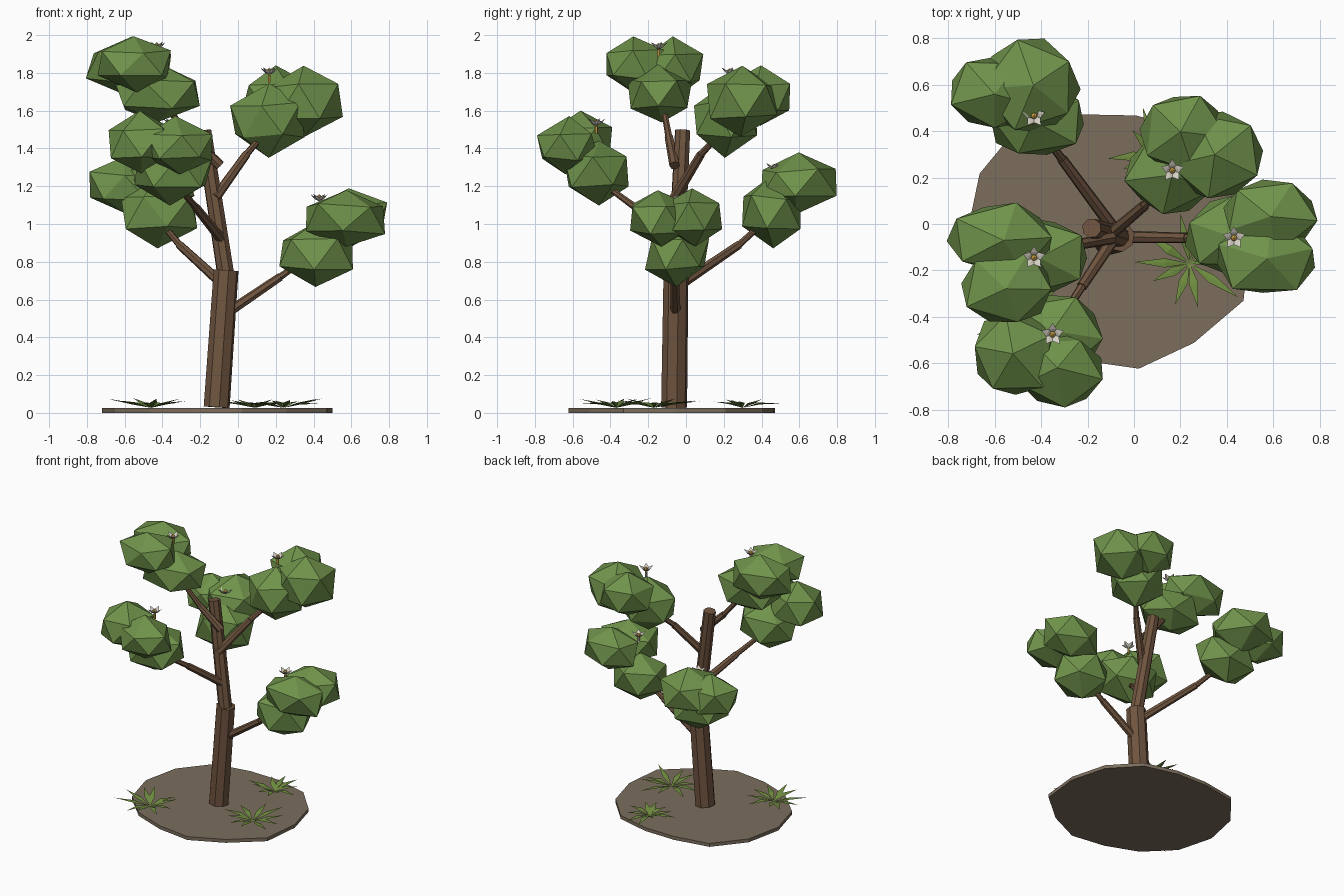
import bpy, bmesh, math, random
from mathutils import Vector, Matrix

if "Cube" in bpy.data.objects:
    bpy.data.objects.remove(bpy.data.objects["Cube"])

random.seed(4)


def material(name, rgb):
    m = bpy.data.materials.new(name)
    m.diffuse_color = (*rgb, 1)
    m.use_nodes = True
    m.node_tree.nodes["Principled BSDF"].inputs["Base Color"].default_value = m.diffuse_color
    return m


BARK = material("bark", (0.16, 0.09, 0.05))
LEAF = material("foliage", (0.16, 0.29, 0.07))
GRASS = material("grass", (0.16, 0.27, 0.05))
SOIL = material("soil", (0.20, 0.155, 0.11))
PETAL = material("petal", (0.68, 0.64, 0.56))
YELLOW = material("pollen", (0.80, 0.48, 0.08))


def finish(name, bm, *mats):
    bmesh.ops.recalc_face_normals(bm, faces=bm.faces)
    me = bpy.data.meshes.new(name)
    bm.to_mesh(me)
    bm.free()
    for m in mats:
        me.materials.append(m)
    ob = bpy.data.objects.new(name, me)
    bpy.context.collection.objects.link(ob)
    return ob


def limb(bm, a, b, r1, r2, sides=8):
    a, b = Vector(a), Vector(b)
    d = b - a
    mat = Matrix.Translation((a + b) / 2) @ d.to_track_quat('Z', 'Y').to_matrix().to_4x4()
    bmesh.ops.create_cone(bm, cap_ends=True, segments=sides, radius1=r1, radius2=r2,
                          depth=d.length, matrix=mat)


def blade(bm, origin, ang, length, width, rise, droop, thick):
    """Leaf with a raised ridge, pointing away from origin."""
    rot = Matrix.Translation(origin) @ Matrix.Rotation(ang, 4, 'Z')
    pts = [(0, 0, 0), (length * .45, width, rise), (length, 0, rise + droop),
           (length * .45, -width, rise), (length * .45, 0, rise - thick)]
    v = [bm.verts.new(rot @ Vector(p)) for p in pts]
    top = bm.verts.new(rot @ Vector((length * .45, 0, rise + thick * .2)))
    for i in range(4):
        j = (i + 1) % 4
        bm.faces.new((v[i], v[j], top))
        bm.faces.new((v[j], v[i], v[4]))


# soil disc: irregular 14-gon
radii = [.61, .60, .58, .53, .535, .61, .615, .61, .60, .57, .55, .587, .59, .645]
bm = bmesh.new()
ring = [bm.verts.new((-.11 + r * math.cos(math.tau * i / 14),
                      -.05 + r * math.sin(math.tau * i / 14), 0)) for i, r in enumerate(radii)]
face = bm.faces.new(ring)
ext = bmesh.ops.extrude_face_region(bm, geom=[face])
bmesh.ops.translate(bm, vec=(0, 0, .025),
                    verts=[e for e in ext["geom"] if isinstance(e, bmesh.types.BMVert)])
finish("soil_disc", bm, SOIL)

# trunk in two sections
bm = bmesh.new()
limb(bm, (-.113, -.063, .03), (-.063, -.053, .755), .07, .067)
limb(bm, (-.063, -.055, .72), (-.182, -.018, 1.495), .047, .042)
finish("trunk", bm, BARK)

# per bough: start, joint, end of branch; flower position; three foliage lumps (centre, radii)
boughs = {
    "right": ((-.07, -.055, .52), (.225, -.06, .72), (.38, -.06, .83), (.43, -.06, 1.12), [
        ((.42, -.05, .84), (.20, .165, .165)),
        ((.59, .04, 1.035), (.21, .16, .155)),
        ((.57, -.14, 1.03), (.22, .17, .16))]),
    "back_left": ((-.08, -.03, .68), (-.31, .28, .89), (-.40, .40, 1.0), (-.43, .465, 1.285), [
        ((-.42, .45, 1.06), (.21, .17, .18)),
        ((-.44, .59, 1.21), (.21, .21, .16)),
        ((-.60, .56, 1.20), (.19, .16, .15))]),
    "front_left": ((-.08, -.05, .91), (-.225, -.27, 1.09), (-.32, -.42, 1.2), (-.35, -.475, 1.52), [
        ((-.35, -.47, 1.275), (.21, .18, .17)),
        ((-.52, -.56, 1.43), (.175, .185, .16)),
        ((-.32, -.63, 1.41), (.19, .165, .15))]),
    "back_right": ((-.12, -.06, 1.14), (.045, .08, 1.37), (.14, .18, 1.48), (.165, .23, 1.79), [
        ((.16, .21, 1.55), (.195, .165, .19)),
        ((.35, .29, 1.65), (.215, .195, .18)),
        ((.21, .39, 1.67), (.185, .175, .16))]),
    "top_left": ((-.095, -.06, 1.31), (-.25, -.09, 1.46), (-.38, -.12, 1.62), (-.43, -.145, 1.925), [
        ((-.42, -.14, 1.685), (.23, .17, .155)),
        ((-.57, -.06, 1.83), (.23, .15, .155)),
        ((-.54, -.27, 1.845), (.20, .165, .155))]),
}
for name, (a, b, c, flower, lumps) in boughs.items():
    # branch: thick part then thin twig
    bm = bmesh.new()
    limb(bm, a, b, .028, .023, 7)
    limb(bm, b, c, .019, .015, 7)
    finish("branch_" + name, bm, BARK)

    # foliage: squashed faceted lumps
    bm = bmesh.new()
    for centre, (rx, ry, rz) in lumps:
        mat = (Matrix.Translation(centre) @ Matrix.Diagonal((rx * 1.1, ry * 1.1, rz, 1))
               @ Matrix.Rotation(random.uniform(0, math.tau), 4, 'Z'))
        new = bmesh.ops.create_icosphere(bm, subdivisions=1, radius=1, matrix=mat)["verts"]
        for v in new:
            v.co += Vector([random.uniform(-.012, .012) for _ in range(3)])
    finish("foliage_" + name, bm, LEAF)

    # flower: five upturned petals round a yellow centre
    bm = bmesh.new()
    for k in range(5):
        blade(bm, flower, math.radians(90 + 72 * k), .05, .018, .02, .018, .01)
    limb(bm, flower, Vector(flower) + Vector((0, 0, -.04)), .008, .008, 6)
    n = len(bm.faces)
    bmesh.ops.create_icosphere(bm, subdivisions=1, radius=.015,
                               matrix=Matrix.Translation(Vector(flower) + Vector((0, 0, .018))))
    bm.faces.ensure_lookup_table()
    for f in bm.faces[n:]:
        f.material_index = 1
    finish("flower_" + name, bm, PETAL, YELLOW)

# grass tufts
for i, (x, y, size) in enumerate([(.09, .30, .21), (.24, -.17, .26), (-.46, -.37, .25)]):
    bm = bmesh.new()
    for k in range(10):
        ang = math.tau * k / 10 + random.uniform(-.2, .2)
        blade(bm, (x, y, .027), ang, size * random.uniform(.6, 1), .02,
              .026, random.uniform(-.01, .026), .008)
    finish("grass_tuft_%d" % (i + 1), bm, GRASS)
